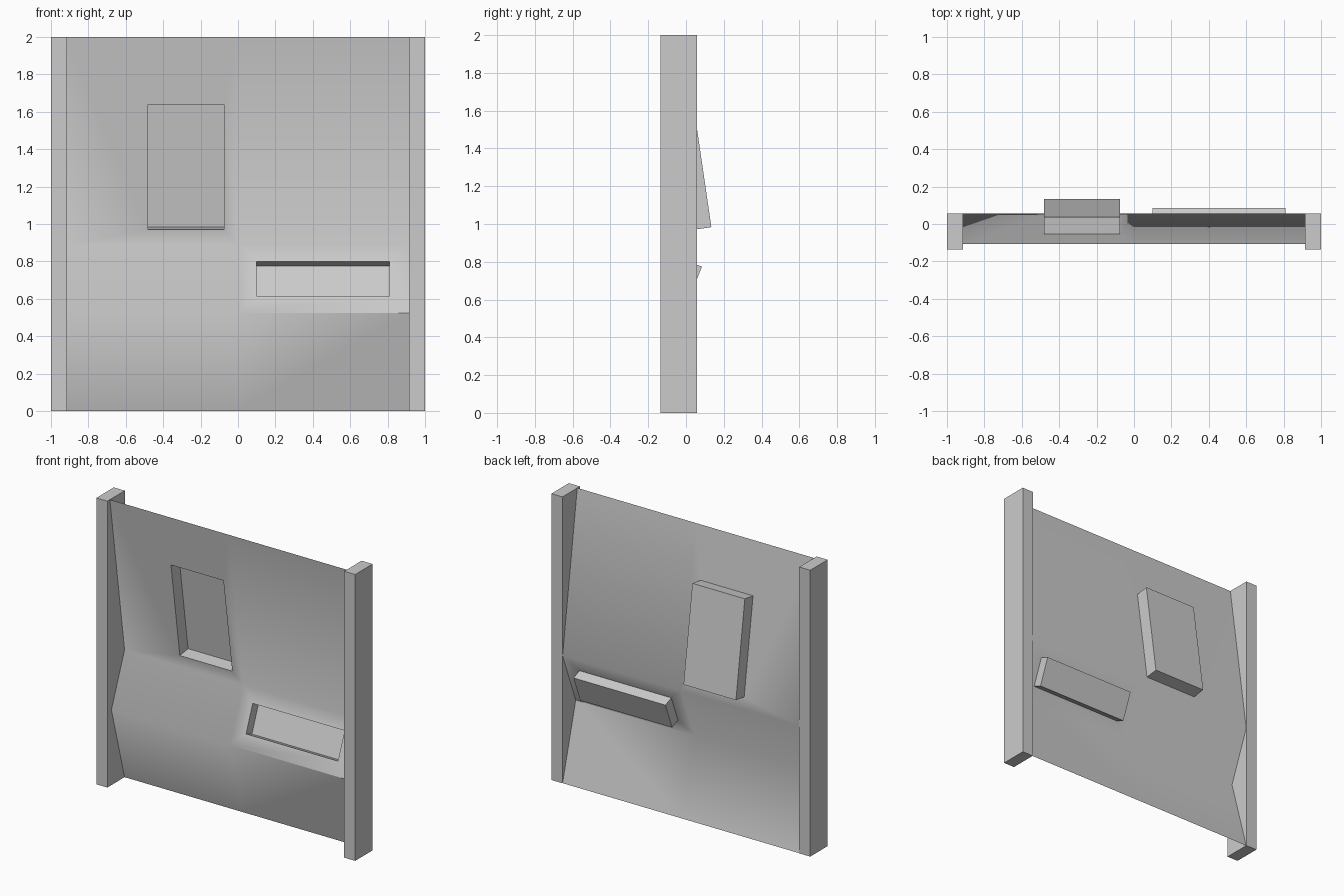
import bpy, bmesh, math
from mathutils import Vector

if "Cube" in bpy.data.objects:
    bpy.data.objects.remove(bpy.data.objects["Cube"])

# Side profile of the folded wall sheet as (y, z), bottom to top
PROFILE = [(0.055, 0.0), (-0.09, 0.525), (0.055, 0.89), (-0.107, 2.0)]
COLS = [-0.915, 0.0, 0.915]
# Recesses: (column, row) -> x range, z range, depth along the sheet normal
RECESSES = {
    (0, 2): (-0.48, -0.075, 0.97, 1.64, 0.092),
    (1, 1): (0.10, 0.81, 0.615, 0.80, 0.07),
}


def add_post(name, x0, x1):
    bpy.ops.mesh.primitive_cube_add(size=1, location=((x0 + x1) / 2, -0.039, 1.0))
    post = bpy.context.object
    post.name = name
    post.scale = (x1 - x0, 0.192, 2.0)
    bpy.ops.object.transform_apply(location=False, rotation=False, scale=True)


def recess(bm, corners, row, spec):
    """Frame around an opening, side walls and a sunken floor."""
    x0, x1, z0, z1, depth = spec
    (ya, za), (yb, zb) = PROFILE[row], PROFILE[row + 1]
    slope = (yb - ya) / (zb - za)
    back = Vector((0, 1, -slope)).normalized() * depth
    rim = [Vector((x, ya + slope * (z - za), z))
           for x, z in ((x0, z0), (x1, z0), (x1, z1), (x0, z1))]
    rim_v = [bm.verts.new(p) for p in rim]
    floor_v = [bm.verts.new(p + back) for p in rim]
    for outer, inner in ((corners, rim_v), (rim_v, floor_v)):
        for i in range(4):
            j = (i + 1) % 4
            bm.faces.new((outer[i], outer[j], inner[j], inner[i]))
    bm.faces.new(floor_v)


# Folded wall sheet with two recesses
bm = bmesh.new()
grid = [[bm.verts.new((x, y, z)) for x in COLS] for y, z in PROFILE]
for r in range(len(PROFILE) - 1):
    for c in range(len(COLS) - 1):
        corners = [grid[r][c], grid[r][c + 1], grid[r + 1][c + 1], grid[r + 1][c]]
        if (c, r) in RECESSES:
            recess(bm, corners, r, RECESSES[(c, r)])
        else:
            bm.faces.new(corners)
bm.normal_update()

# Soft folds, crisp recess edges and a crisp fold under the wide recess
for f in bm.faces:
    f.smooth = True
for e in bm.edges:
    if len(e.link_faces) == 2:
        e.smooth = e.calc_face_angle() < math.radians(60)
bm.edges.get((grid[1][1], grid[1][2])).smooth = False

mesh = bpy.data.meshes.new("wall_panel")
bm.to_mesh(mesh)
bm.free()
panel = bpy.data.objects.new("wall_panel", mesh)
bpy.context.collection.objects.link(panel)

# Upright side posts
add_post("left_post", -1.0, -0.915)
add_post("right_post", 0.915, 1.0)
